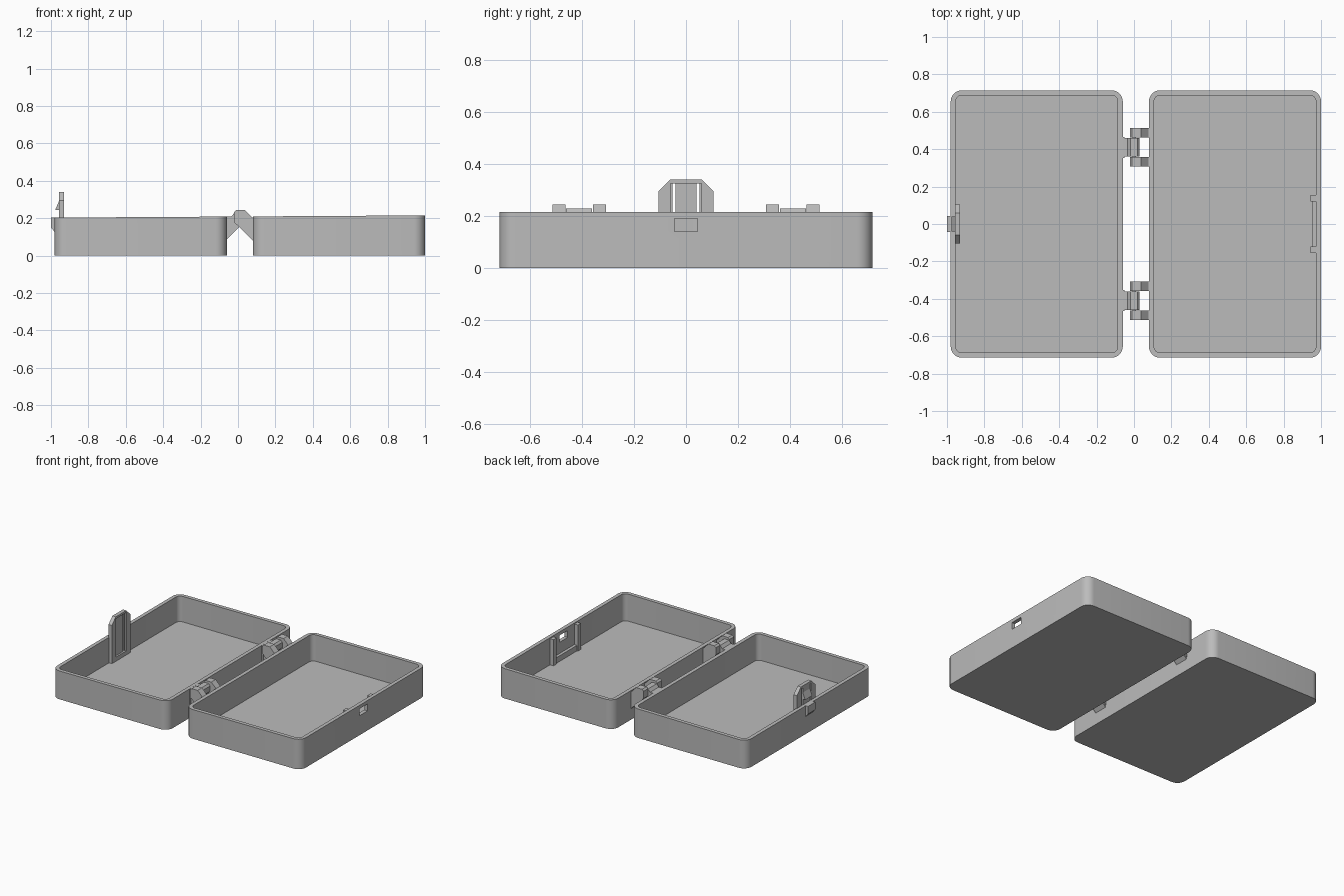
import bpy, bmesh, math

if "Cube" in bpy.data.objects:
    bpy.data.objects.remove(bpy.data.objects["Cube"], do_unlink=True)

grey = bpy.data.materials.new("light_grey")
grey.use_nodes = True
colour = (0.5, 0.5, 0.5, 1)
grey.diffuse_color = colour
grey.node_tree.nodes["Principled BSDF"].inputs["Base Color"].default_value = colour


def finish(bm, name):
    bmesh.ops.recalc_face_normals(bm, faces=bm.faces[:])
    mesh = bpy.data.meshes.new(name)
    bm.to_mesh(mesh)
    bm.free()
    mesh.materials.append(grey)
    obj = bpy.data.objects.new(name, mesh)
    bpy.context.collection.objects.link(obj)
    return obj


def activate(obj):
    bpy.ops.object.select_all(action='DESELECT')
    obj.select_set(True)
    bpy.context.view_layer.objects.active = obj


def prism(name, points, axis, lo, hi):
    """Extrude a profile along x (profile in y, z) or along y (profile in x, z)."""
    bm = bmesh.new()
    place = (lambda p, d: (d, *p)) if axis == 'x' else (lambda p, d: (p[0], d, p[1]))
    ends = [[bm.verts.new(place(p, d)) for p in points] for d in (lo, hi)]
    for ring in ends:
        bm.faces.new(ring)
    for i in range(len(points)):
        j = (i + 1) % len(points)
        bm.faces.new((ends[0][i], ends[0][j], ends[1][j], ends[1][i]))
    return finish(bm, name)


def box(name, x, y, z):
    return prism(name, [(x[0], z[0]), (x[1], z[0]), (x[1], z[1]), (x[0], z[1])], 'y', *y)


def cut(obj, cutter):
    mod = obj.modifiers.new("cut", 'BOOLEAN')
    mod.operation = 'DIFFERENCE'
    mod.solver = 'EXACT'
    mod.object = cutter
    activate(obj)
    bpy.ops.object.modifier_apply(modifier=mod.name)
    bpy.data.objects.remove(cutter, do_unlink=True)


def tray(name, x0, x1, half_y=0.715, wall=0.027, floor=0.02, radius=0.06):
    bm = bmesh.new()

    def ring(inset, z):
        r = radius - inset
        verts = []
        corners = ((x1, 1), (x0, 1), (x0, -1), (x1, -1))
        for k, (x, sy) in enumerate(corners):
            cx = x - radius if x == x1 else x + radius
            cy = sy * (half_y - radius)
            for s in range(9):
                a = math.pi / 2 * (k + s / 8)
                px = cx + r * math.cos(a)
                # The rims rise very slightly toward the latch window
                pz = z + 0.006 * px if z > 0.1 else z
                verts.append(bm.verts.new((px, cy + r * math.sin(a), pz)))
        return verts

    rings = [ring(0, 0), ring(0, 0.209), ring(wall, 0.209), ring(wall, floor)]
    for a, b in zip(rings, rings[1:]):
        for i in range(len(a)):
            j = (i + 1) % len(a)
            bm.faces.new((a[i], a[j], b[j], b[i]))
    bm.faces.new(rings[0])
    bm.faces.new(rings[-1])
    return finish(bm, name)


# Two open trays, the second with a latch window
lid = tray("lid_tray", -0.98, -0.06)
base = tray("base_tray", 0.08, 1.0)
cut(base, box("window_cutter", (0.9, 1.1), (-0.045, 0.045), (0.14, 0.19)))
for obj in (lid, base):
    activate(obj)
    bpy.ops.object.shade_smooth_by_angle(angle=math.radians(30))

# Guide frame around the window
for side, y in (("right", -0.138), ("left", 0.138)):
    box(f"guide_rib_{side}", (0.945, 0.98), (y - 0.018, y + 0.018), (0.015, 0.208))
box("guide_ledge", (0.952, 0.98), (-0.13, 0.13), (0.015, 0.06))

# Latch plate with chamfered top, slots and a recess between its rails
latch = prism("latch_plate", [(-0.105, 0.015), (0.105, 0.015), (0.105, 0.295),
                              (0.06, 0.34), (-0.06, 0.34), (-0.105, 0.295)],
              'x', -0.957, -0.93)
cut(latch, box("recess_cutter", (-0.942, -0.9), (-0.06, 0.06), (0.05, 0.325)))
for y in (-0.046, 0.046):
    cut(latch, box("slot_cutter", (-1, -0.9), (y - 0.006, y + 0.006), (0.05, 0.325)))

# Catch wedge and outer thumb tab
prism("latch_catch", [(-0.95, 0.292), (-0.957, 0.292), (-0.977, 0.245), (-0.95, 0.245)],
      'y', -0.04, 0.04)
prism("thumb_tab", [(-0.97, 0.205), (-1.0, 0.205), (-1.0, 0.15), (-0.98, 0.127), (-0.97, 0.127)],
      'y', -0.042, 0.042)

# Two hinges: a pair of outer knuckles around one inner knuckle
outer = [(0.085, 0.075), (0.085, 0.2), (0.075, 0.205), (0.038, 0.243), (-0.01, 0.243),
         (-0.022, 0.232), (-0.022, 0.18)]
inner = [(-0.065, 0.08), (0.0, 0.146), (0.03, 0.175), (0.03, 0.214), (0.018, 0.228),
         (-0.02, 0.228), (-0.036, 0.208), (-0.065, 0.208)]
for side, y in (("front", -0.41), ("back", 0.41)):
    prism(f"{side}_hinge_centre", inner, 'y', y - 0.05, y + 0.05)
    for label, s in (("a", -1), ("b", 1)):
        lo, hi = sorted((y + s * 0.053, y + s * 0.103))
        prism(f"{side}_hinge_knuckle_{label}", outer, 'y', lo, hi)
        lo, hi = sorted((y + s * 0.045, y + s * 0.056))
        box(f"{side}_hinge_flare_{label}", (-0.065, -0.05), (lo, hi), (0.1, 0.205))
    box(f"{side}_hinge_pin", (-0.008, 0.012), (y - 0.08, y + 0.08), (0.19, 0.21))
